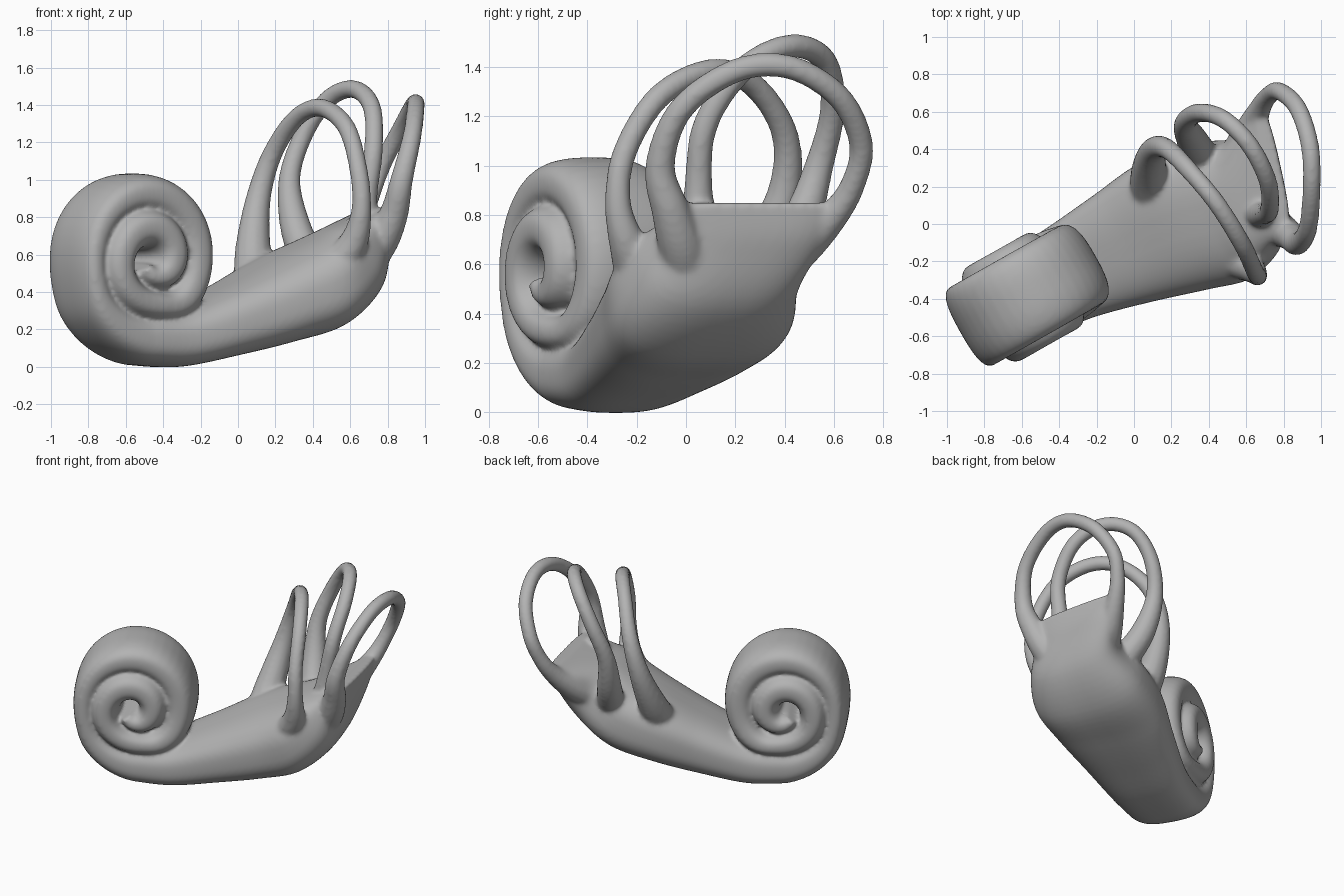
import bpy
import bmesh
from math import sin, cos, radians, pi, copysign
from mathutils import Vector

if "Cube" in bpy.data.objects:
    bpy.data.objects.remove(bpy.data.objects["Cube"], do_unlink=True)

ALONG = Vector((0.87, 0.49, 0))     # direction from coil to loops
ACROSS = Vector((-0.49, 0.87, 0))   # coil axis
UP = Vector((0, 0, 1))
COIL_U, COIL_W, COIL_Z = -0.68, -0.05, 0.56
SIDES = 48


def smooth_rows(rows, steps):
    """Catmull-Rom interpolation of equally long number rows."""
    out = []
    last = len(rows) - 1
    for i in range(last):
        a, b, c, d = (rows[max(0, min(last, i + k))] for k in (-1, 0, 1, 2))
        for s in range(steps):
            t = s / steps
            out.append([0.5 * (2 * q + (r - p) * t
                               + (2 * p - 5 * q + 4 * r - v) * t * t
                               + (3 * q - p - 3 * r + v) * t ** 3)
                        for p, q, r, v in zip(a, b, c, d)])
    out.append(list(rows[-1]))
    return out


def boxy(value):
    return copysign(abs(value) ** 0.72, value)


def link(name, mesh):
    obj = bpy.data.objects.new(name, mesh)
    bpy.context.collection.objects.link(obj)
    return obj


def loft(name, stations):
    """Rounded-box sections: outer u, z, inner u, z, w min, w max, skew."""
    bm = bmesh.new()
    rings = []
    for ou, oz, iu, iz, w0, w1, skew in stations:
        ring = []
        for k in range(SIDES):
            a = 2 * pi * k / SIDES
            s, c = boxy(sin(a)) / 2, boxy(cos(a)) / 2
            w = (w0 + w1) / 2 + c * (w1 - w0)
            u = (ou + iu) / 2 + s * (ou - iu) + skew * (w + 0.1)
            z = (oz + iz) / 2 + s * (oz - iz)
            ring.append(bm.verts.new(ALONG * u + ACROSS * w + UP * z))
        rings.append(ring)
    for r0, r1 in zip(rings, rings[1:]):
        for k in range(SIDES):
            j = (k + 1) % SIDES
            bm.faces.new((r0[k], r0[j], r1[j], r1[k]))
    bm.faces.new(rings[0])
    bm.faces.new(rings[-1])
    bmesh.ops.recalc_face_normals(bm, faces=bm.faces)
    mesh = bpy.data.meshes.new(name)
    bm.to_mesh(mesh)
    bm.free()
    return link(name, mesh)


def tube(name, points):
    """Round loop through x, y, z, radius points."""
    rows = smooth_rows(points, 6)
    curve = bpy.data.curves.new(name, "CURVE")
    curve.dimensions = "3D"
    curve.bevel_depth = 1
    curve.bevel_resolution = 4
    curve.use_fill_caps = True
    spline = curve.splines.new("POLY")
    spline.points.add(len(rows) - 1)
    for point, (x, y, z, radius) in zip(spline.points, rows):
        point.co = (x, y, z, 1)
        point.radius = radius
    helper = link(name + "_path", curve)
    graph = bpy.context.evaluated_depsgraph_get()
    mesh = bpy.data.meshes.new_from_object(helper.evaluated_get(graph))
    bpy.data.objects.remove(helper, do_unlink=True)
    return link(name, mesh)


# Spreading body, from its raised end down to the underside of the coil
body = smooth_rows([
    (0.84, 0.85, 0.76, 0.85, -0.43, 0.22, 0.3),
    (0.83, 0.67, 0.62, 0.80, -0.46, 0.19, 0.3),
    (0.74, 0.42, 0.48, 0.75, -0.53, 0.14, 0.2),
    (0.50, 0.22, 0.36, 0.69, -0.56, 0.23, 0.1),
    (0.20, 0.13, 0.15, 0.59, -0.50, 0.27, 0),
    (-0.10, 0.06, -0.14, 0.44, -0.41, 0.24, 0),
    (-0.42, 0, -0.44, 0.31, -0.33, 0.21, 0),
    (COIL_U, 0.01, COIL_U, 0.29, -0.30, 0.20, 0)], 6)

# Coil: angle, outer radius, inner radius, half width
coil = []
for angle, outer, inner, half in smooth_rows([
        (0, 0.55, 0.27, 0.25), (45, 0.47, 0.27, 0.24), (90, 0.415, 0.26, 0.24),
        (180, 0.475, 0.26, 0.24), (270, 0.415, 0.20, 0.24),
        (315, 0.39, 0.19, 0.26), (360, 0.32, 0.13, 0.28),
        (450, 0.30, 0.09, 0.29), (540, 0.30, 0.07, 0.29),
        (630, 0.235, 0.02, 0.29), (720, 0.15, 0, 0.28),
        (780, 0.11, 0, 0.27)], 12):
    s, c = sin(radians(angle)), cos(radians(angle))
    coil.append((COIL_U - outer * s, COIL_Z - outer * c,
                 COIL_U - inner * s, COIL_Z - inner * c,
                 COIL_W - half, COIL_W + half, 0))
parts = [loft("coiled_body", body + coil[1:])]

# Front loop
parts.append(tube("front_loop", [
    (0.10, 0.10, 0.38, 0.12), (0.08, 0.27, 0.60, 0.10),
    (0.105, 0.395, 0.88, 0.07), (0.18, 0.40, 1.13, 0.055),
    (0.31, 0.27, 1.33, 0.05), (0.45, 0.10, 1.385, 0.05),
    (0.58, -0.11, 1.28, 0.05), (0.645, -0.25, 1.05, 0.05),
    (0.66, -0.275, 0.84, 0.055), (0.615, -0.23, 0.66, 0.08),
    (0.50, -0.18, 0.52, 0.10), (0.32, -0.12, 0.40, 0.10)]))

# Middle loop
parts.append(tube("middle_loop", [
    (0.40, 0.30, 0.52, 0.10), (0.31, 0.45, 0.74, 0.085),
    (0.275, 0.54, 1.0, 0.06), (0.35, 0.595, 1.24, 0.052),
    (0.48, 0.56, 1.43, 0.05), (0.62, 0.42, 1.485, 0.05),
    (0.715, 0.23, 1.39, 0.05), (0.725, 0.08, 1.17, 0.052),
    (0.69, 0.05, 0.92, 0.058), (0.66, 0.06, 0.70, 0.09)]))

# Rear loop
parts.append(tube("rear_loop", [
    (0.58, 0.02, 0.48, 0.10), (0.74, -0.01, 0.64, 0.10),
    (0.83, -0.06, 0.81, 0.08), (0.875, -0.105, 1.0, 0.062),
    (0.93, -0.02, 1.23, 0.052),
    (0.95, 0.20, 1.385, 0.05), (0.94, 0.42, 1.40, 0.05),
    (0.875, 0.62, 1.28, 0.05), (0.775, 0.71, 1.09, 0.05),
    (0.71, 0.675, 0.92, 0.052), (0.66, 0.59, 0.79, 0.065),
    (0.60, 0.46, 0.67, 0.09), (0.52, 0.30, 0.55, 0.10)]))

# Fuse into one soft shell
bpy.ops.object.select_all(action="DESELECT")
for part in parts:
    part.select_set(True)
shell = parts[0]
bpy.context.view_layer.objects.active = shell
bpy.ops.object.join()
shell.name = "coiled_shell_with_loops"
remesh = shell.modifiers.new("fuse", "REMESH")
remesh.mode = "VOXEL"
remesh.voxel_size = 0.013
soften = shell.modifiers.new("soften", "SMOOTH")
soften.factor = 0.5
soften.iterations = 12
for modifier in ("fuse", "soften"):
    bpy.ops.object.modifier_apply(modifier=modifier)

# Grey finish
grey = bpy.data.materials.new("plain_grey")
grey.use_nodes = True
colour = (0.45, 0.45, 0.45, 1)
grey.diffuse_color = colour
grey.node_tree.nodes["Principled BSDF"].inputs["Base Color"].default_value = colour
shell.data.materials.clear()
shell.data.materials.append(grey)
bpy.ops.object.shade_smooth()
